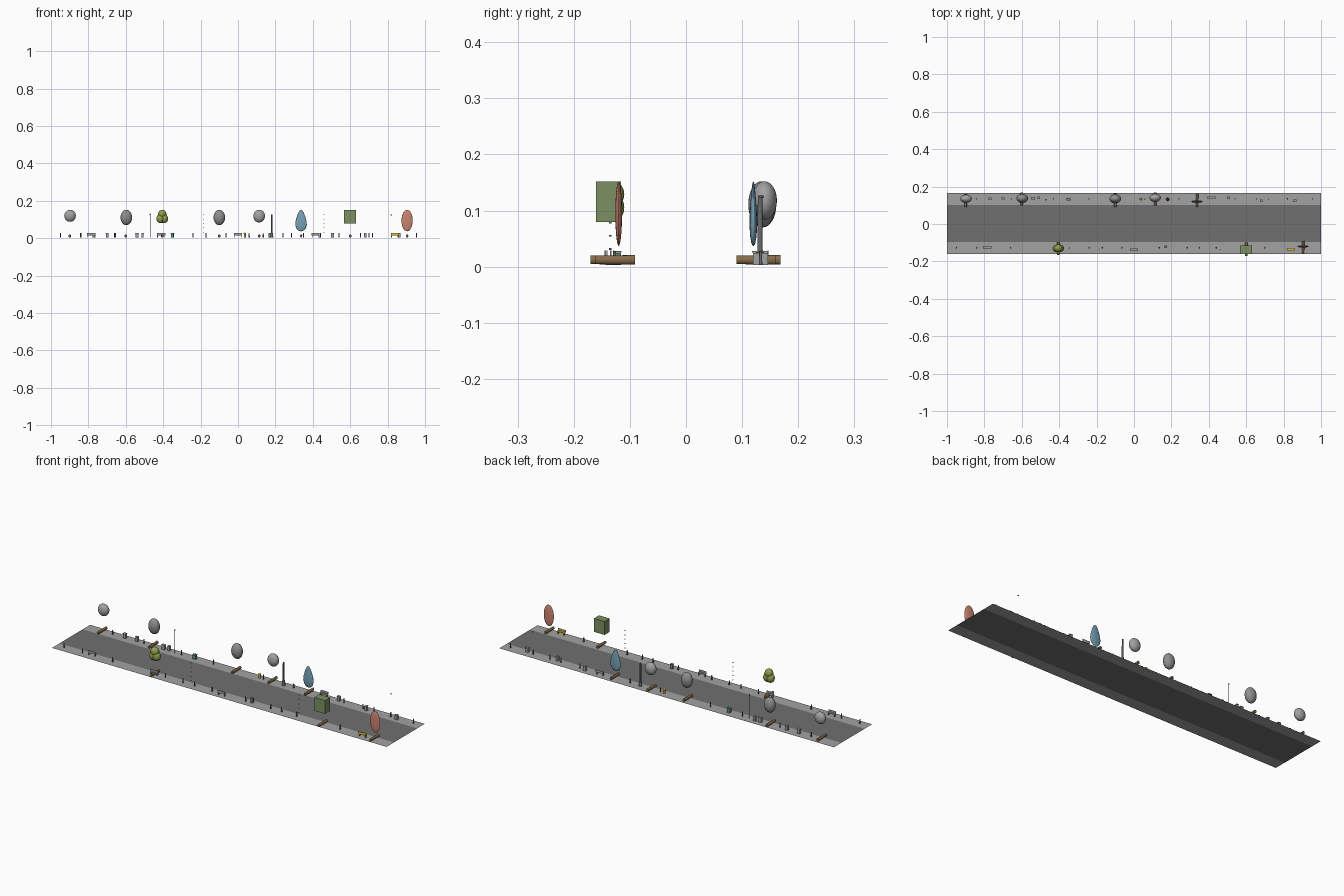
import bpy, math

if "Cube" in bpy.data.objects:
    bpy.data.objects.remove(bpy.data.objects["Cube"])

MATS = {}
def paint(ob, rgb):
    if rgb not in MATS:
        m = bpy.data.materials.new("paint")
        m.diffuse_color = (*rgb, 1)
        m.use_nodes = True
        m.node_tree.nodes["Principled BSDF"].inputs["Base Color"].default_value = m.diffuse_color
        MATS[rgb] = m
    ob.data.materials.append(MATS[rgb])
    return ob

ROAD, PAVE, STONE, DARK = (0.16,) * 3, (0.36,) * 3, (0.36,) * 3, (0.14, 0.15, 0.16)
BROWN, GREEN, OLIVE = (0.24, 0.15, 0.07), (0.2, 0.28, 0.12), (0.27, 0.35, 0.07)
BLUE, RED, YELLOW = (0.18, 0.35, 0.46), (0.6, 0.23, 0.17), (0.7, 0.52, 0.04)
BACK, FRONT, G = 0.133, -0.127, 0.003

def finish(ob, name, rgb, scale=None, smooth=False):
    ob.name = name
    if scale:
        ob.scale = scale
    bpy.ops.object.transform_apply(location=False, rotation=True, scale=True)
    if smooth:
        bpy.ops.object.shade_smooth_by_angle()
    return paint(ob, rgb)

def sheet(name, y0, y1, rgb):
    bpy.ops.mesh.primitive_plane_add(size=1, location=(0, (y0 + y1) / 2, 0))
    return finish(bpy.context.object, name, rgb, (2, y1 - y0, 1))

def box(name, x, y, z0, sx, sy, sz, rgb=STONE):
    bpy.ops.mesh.primitive_cube_add(size=1, location=(x, y, z0 + sz / 2))
    return finish(bpy.context.object, name, rgb, (sx, sy, sz))

def ball(name, x, y, z, rx, ry, rz, rgb=STONE):
    bpy.ops.mesh.primitive_uv_sphere_add(segments=24, ring_count=16, radius=1, location=(x, y, z))
    return finish(bpy.context.object, name, rgb, (rx, ry, rz), True)

def rod(name, x, y, z0, r1, r2, h, rgb=DARK, n=12):
    bpy.ops.mesh.primitive_cone_add(vertices=n, radius1=r1, radius2=r2, depth=h, location=(x, y, z0 + h / 2))
    return finish(bpy.context.object, name, rgb, None, True)

def lathe(name, x, y, profile, flat, rgb, n=24):
    vs = [(r * math.cos(2 * math.pi * i / n), flat * r * math.sin(2 * math.pi * i / n), z)
          for r, z in profile for i in range(n)]
    fs = [(k * n + i, k * n + (i + 1) % n, (k + 1) * n + (i + 1) % n, (k + 1) * n + i)
          for k in range(len(profile) - 1) for i in range(n)]
    fs += [tuple(reversed(range(n))), tuple(range(len(vs) - n, len(vs)))]
    me = bpy.data.meshes.new(name)
    me.from_pydata(vs, [], fs)
    me.polygons.foreach_set("use_smooth", [True] * len(fs))
    ob = bpy.data.objects.new(name, me)
    ob.location = (x, y, 0)
    bpy.context.collection.objects.link(ob)
    return paint(ob, rgb)

# road and pavements
sheet("road", -0.096, 0.102, ROAD)
sheet("back_pavement", 0.102, 0.166, PAVE)
sheet("front_pavement", -0.16, -0.096, PAVE)

# horizontal trunks lying across the pavements
for x, y in [(-0.9, 0.126), (-0.6, 0.133), (-0.1, 0.127), (0.113, 0.133), (0.337, 0.125),
             (-0.405, -0.13), (0.6, -0.135), (0.904, -0.126)]:
    bpy.ops.mesh.primitive_cone_add(vertices=12, radius1=0.0085, radius2=0.0075, depth=0.07,
                                    location=(x, y, 0.012), rotation=(math.pi / 2, 0, 0))
    ob = finish(bpy.context.object, "trunk", BROWN, None, True)
    ob.scale.x = 0.8

# tree crowns
ball("crown_a", -0.898, 0.135, 0.12, 0.031, 0.022, 0.032)
ball("crown_b", -0.597, 0.137, 0.111, 0.031, 0.024, 0.041, (0.27,) * 3)
ball("crown_c", -0.1, 0.135, 0.111, 0.031, 0.024, 0.041, (0.27,) * 3)
ball("crown_d", 0.113, 0.14, 0.118, 0.031, 0.022, 0.034)
ball("lobed_crown_top", -0.405, -0.13, 0.129, 0.022, 0.02, 0.023, OLIVE)
for s in (-1, 1):
    ball("lobed_crown_side", -0.405 + s * 0.009, -0.13, 0.105, 0.022, 0.02, 0.025, OLIVE)
lathe("leaf_crown", 0.337, 0.12, [(0.003, 0.037), (0.015, 0.041), (0.026, 0.054), (0.031, 0.073),
      (0.029, 0.092), (0.022, 0.117), (0.014, 0.138), (0.007, 0.149), (0.001, 0.152)], 0.22, BLUE)
ball("oval_crown", 0.904, -0.12, 0.0945, 0.03, 0.006, 0.0575, RED)
box("square_crown", 0.6, -0.138, 0.08, 0.064, 0.044, 0.072, GREEN)

# lamp posts
rod("thick_lamp_base", 0.18, 0.132, G, 0.009, 0.007, 0.025)
rod("thick_lamp_post", 0.18, 0.132, G, 0.005, 0.004, 0.124)
rod("slim_lamp_post", -0.47, 0.13, G, 0.0016, 0.0012, 0.123)
ball("slim_lamp_head", -0.47, 0.13, 0.128, 0.004, 0.004, 0.003, DARK)
for x in (-0.185, 0.46):
    for k in range(5):
        rod("lamp_segment", x, -0.135, 0.03 + k * 0.0235, 0.0025, 0.0025, 0.003)
ball("hanging_lamp", 0.82, 0.135, 0.125, 0.004, 0.004, 0.003, DARK)

# bollards
for x in (-0.842, -0.655, -0.43, -0.24, 0.06, 0.24, 0.54, 0.655, 0.72, 0.82, 0.955):
    rod("back_bollard", x, BACK, G, 0.003, 0.0025, 0.024)
for x in (-0.95, -0.84, -0.66, -0.345, -0.24, -0.17, -0.065, 0.135, 0.285, 0.35, 0.44, 0.7):
    rod("front_bollard", x, FRONT, G, 0.003, 0.0025, 0.024)

# benches: seat, back rest and two legs
def bench(x, y, rgb=STONE):
    d = 1 if y > 0 else -1
    box("bench_seat", x, y, 0.015, 0.044, 0.013, 0.003, rgb)
    box("bench_back", x, y + d * 0.006, 0.018, 0.044, 0.002, 0.011, rgb)
    for s in (-1, 1):
        box("bench_leg", x + s * 0.018, y, G, 0.003, 0.011, 0.011, rgb)
bench(-0.785, -0.123)
bench(-0.41, -0.128)
bench(0.0, -0.138)
bench(0.415, 0.14)
bench(0.84, -0.135, YELLOW)

# bins and boxes
for x, y, w, rgb in [(-0.77, 0.135, 0.016, STONE), (-0.70, 0.138, 0.014, STONE), (-0.54, 0.137, 0.018, STONE),
                     (-0.51, 0.14, 0.012, STONE), (-0.35, 0.132, 0.018, (0.12, 0.26, 0.24)),
                     (0.505, 0.14, 0.016, STONE), (0.68, 0.125, 0.012, STONE), (0.86, 0.125, 0.016, STONE),
                     (0.17, -0.122, 0.014, (0.16, 0.26, 0.16))]:
    box("bin_body", x, y, G, w, 0.012, 0.021, rgb)
    box("bin_lid", x, y, 0.025, w * 1.1, 0.014, 0.003, rgb)

# hydrant
rod("hydrant_body", 0.037, BACK, G, 0.006, 0.005, 0.018, YELLOW)
ball("hydrant_cap", 0.037, BACK, 0.024, 0.007, 0.006, 0.006, YELLOW)
